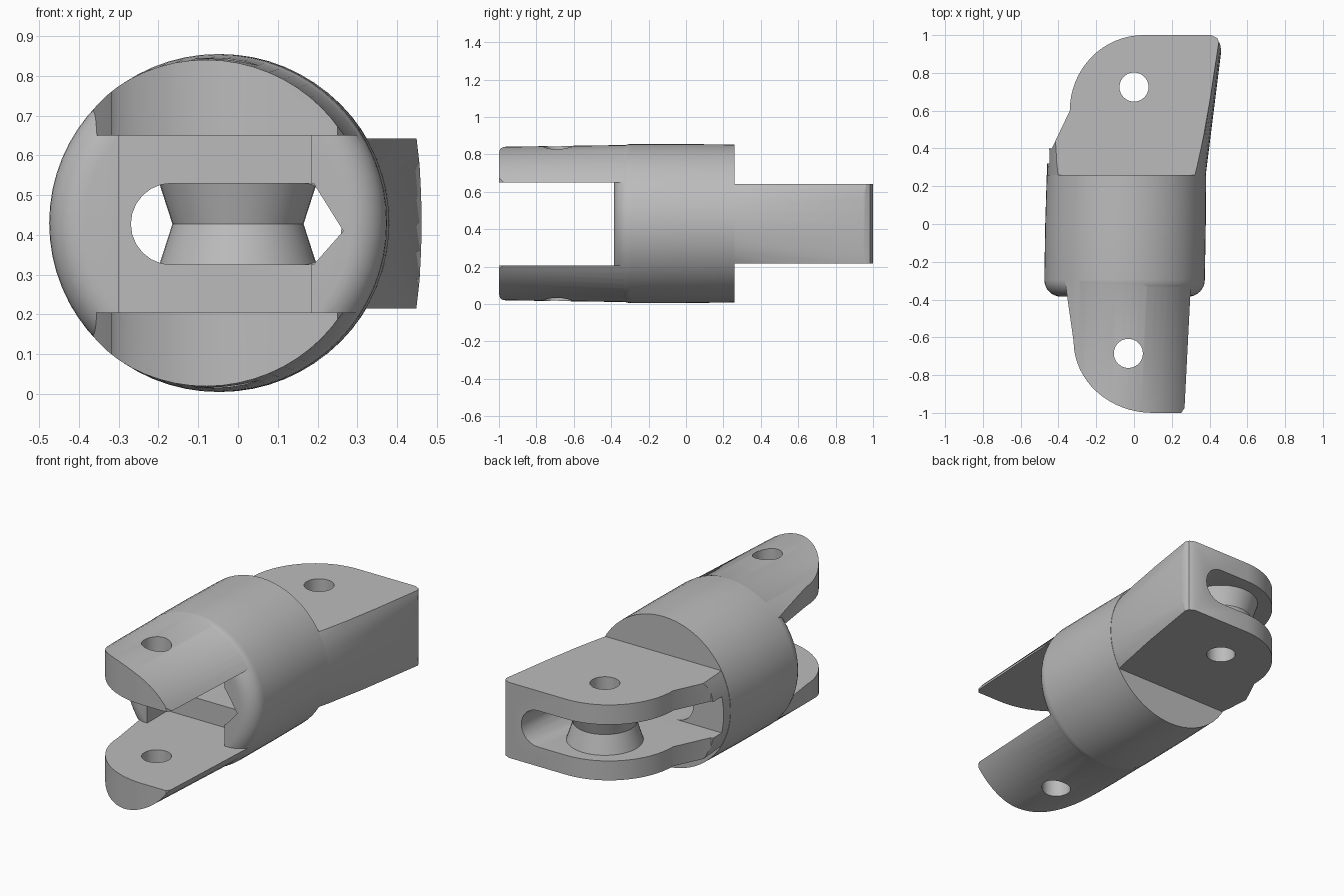
import bpy, bmesh, math
from mathutils import Vector

if "Cube" in bpy.data.objects:
    bpy.data.objects.remove(bpy.data.objects["Cube"], do_unlink=True)

MID = 0.43    # height of the long axis
GREY = (0.5, 0.5, 0.5, 1)
mat = bpy.data.materials.new("plain grey")
mat.use_nodes = True
mat.diffuse_color = GREY
mat.node_tree.nodes["Principled BSDF"].inputs["Base Color"].default_value = GREY


def skin(name, rings):
    """Closed solid through rings of equal point count."""
    bm = bmesh.new()
    loops = [[bm.verts.new(p) for p in ring] for ring in rings]
    for a, b in zip(loops, loops[1:]):
        for i in range(len(a)):
            j = (i + 1) % len(a)
            bm.faces.new((a[i], a[j], b[j], b[i]))
    bm.faces.new(loops[0])
    bm.faces.new(loops[-1])
    bmesh.ops.recalc_face_normals(bm, faces=bm.faces)
    me = bpy.data.meshes.new(name)
    bm.to_mesh(me)
    bm.free()
    me.materials.append(mat)
    ob = bpy.data.objects.new(name, me)
    bpy.context.collection.objects.link(ob)
    return ob


def loft(name, sections, n=64):
    """Ellipses across the long axis: (y, centre x, radius x, radius z)."""
    ang = [math.tau * i / n for i in range(n)]
    return skin(name, [[(cx + rx * math.cos(a), y, MID + rz * math.sin(a)) for a in ang]
                       for y, cx, rx, rz in sections])


def slab(name, plan, z0, z1):
    return skin(name, [[(x, y, z) for x, y in plan] for z in (z0, z1)])


def box(name, x0, x1, y0, y1, z0, z1):
    return slab(name, [(x0, y0), (x1, y0), (x1, y1), (x0, y1)], z0, z1)


def lathe(name, x, y, levels, n=40):
    """Round solid about a vertical axis: (z, radius)."""
    return skin(name, [[(x + r * math.cos(math.tau * i / n), y + r * math.sin(math.tau * i / n), z)
                        for i in range(n)] for z, r in levels])


def arc(cx, cy, rx, ry, a0, a1, n=16):
    return [(cx + rx * math.cos(math.radians(a0 + (a1 - a0) * i / n)),
             cy + ry * math.sin(math.radians(a0 + (a1 - a0) * i / n))) for i in range(n + 1)]


def combine(ob, other, op, keep=False):
    mod = ob.modifiers.new(op, 'BOOLEAN')
    mod.operation, mod.object, mod.solver = op, other, 'EXACT'
    bpy.context.view_layer.update()
    me = bpy.data.meshes.new_from_object(ob.evaluated_get(bpy.context.evaluated_depsgraph_get()))
    ob.modifiers.clear()
    ob.data = me
    if not keep:
        bpy.data.objects.remove(other, do_unlink=True)


# Collar with a rounded front lip
R = 0.09
lip = [(-0.385 + R * (1 - math.cos(t)), -0.05, 0.425 - R * (1 - math.sin(t)), 0.425 - R * (1 - math.sin(t)))
       for t in [math.pi / 2 * i / 8 for i in range(9)]]
body = loft("link_body", lip + [(0, -0.045, 0.425, 0.425), (0.26, -0.04, 0.422, 0.422)])

# Pocket between the fork prongs
combine(body, box("pocket", -0.30, 0.185, -1, -0.2, 0.205, 0.65), 'DIFFERENCE')

# Fork prongs
fork = slab("fork", arc(0.1, -0.62, 0.42, 0.38, 180, 270)
            + [(0.25, -1), (0.27, -0.97), (0.305, -0.36), (0.305, -0.1), (-0.37, -0.1), (-0.37, -0.27)],
            -0.1, 1)
combine(fork, loft("fork_hull", [(-1.01, -0.08, 0.41, 0.41), (0, -0.045, 0.4245, 0.4245)]), 'INTERSECT')
combine(fork, box("fork_gap", -1, 1, -2, 0.5, 0.205, 0.65), 'DIFFERENCE')
combine(body, fork, 'UNION')

# Rear tongue
tongue = slab("tongue", [(-0.6, 0.15), (0.6, 0.15), (0.6, 0.8), (0.468, 0.88), (0.456, 0.95), (0.44, 0.985), (0.41, 1)]
              + arc(0.05, 0.6, 0.39, 0.4, 90, 180) + [(-0.435, 0.4), (-0.6, 0.39)], 0.215, 0.642)
combine(tongue, loft("tongue_hull", [(0.12, -0.04, 0.40, 0.41), (0.26, -0.04, 0.42, 0.42),
                                     (1.02, 0.012, 0.463, 0.77)]), 'INTERSECT')
combine(body, tongue, 'UNION')

# Slot in the tongue, round along its closed side
LO, HI = 0.325, 0.53
HALF = (HI - LO) / 2
ZC = (HI + LO) / 2
end = [(HALF * math.sin(math.pi * i / 12), ZC - HALF * math.cos(math.pi * i / 12)) for i in range(13)]
slot = skin("slot", [[(-1, y, LO)] + [(x + dx, y, z) for dx, z in end] + [(-1, y, HI)]
                     for y, x in ((0.32, 0.15), (1.1, 0.24))])
combine(body, slot, 'DIFFERENCE')

# Passage from pocket to slot, round on one side and pointed on the other
passage = [(0.19, LO), (0.265, 0.41), (0.19, HI)] + [(-0.167 - dx, z) for dx, z in reversed(end)]
combine(body, skin("passage", [[(x, y, z) for x, z in passage] for y in (-0.6, 0.4)]), 'DIFFERENCE')

# Waisted spool around the rear pin hole
spool = lathe("pin_spool", 0, 0.725, [(LO - 0.02, 0.205), (LO, 0.198), (ZC, 0.165), (HI, 0.198), (HI + 0.02, 0.205)])
combine(body, spool, 'UNION')

# Pin holes
for x, y in ((0, 0.725), (-0.03, -0.685)):
    combine(body, lathe("pin_hole", x, y, [(-0.5, 0.077), (1.5, 0.077)]), 'DIFFERENCE')

# Smooth round walls, sharp edges
bpy.ops.object.select_all(action='DESELECT')
body.select_set(True)
bpy.context.view_layer.objects.active = body
bpy.ops.object.shade_smooth_by_angle(angle=math.radians(30))
